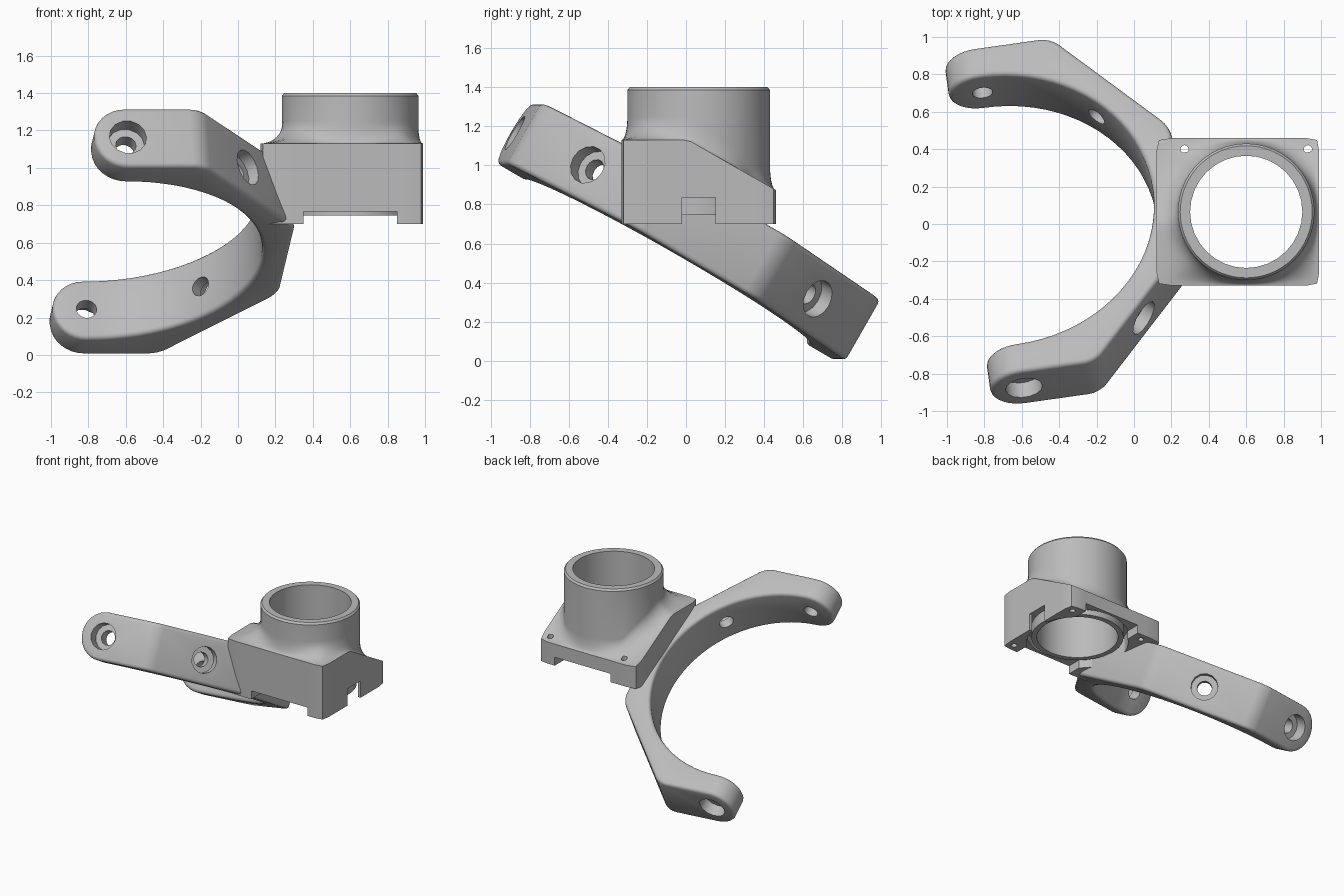
import bpy, bmesh
from math import pi, sin, cos, radians
from mathutils import Matrix, Vector

if "Cube" in bpy.data.objects:
    bpy.data.objects.remove(bpy.data.objects["Cube"])

grey = bpy.data.materials.new("plain grey")
grey.use_nodes = True
grey.diffuse_color = (0.5, 0.5, 0.5, 1)
grey.node_tree.nodes["Principled BSDF"].inputs["Base Color"].default_value = (0.5, 0.5, 0.5, 1)


def finish(name, bm):
    bmesh.ops.recalc_face_normals(bm, faces=bm.faces)
    mesh = bpy.data.meshes.new(name)
    bm.to_mesh(mesh)
    bm.free()
    ob = bpy.data.objects.new(name, mesh)
    bpy.context.collection.objects.link(ob)
    mesh.materials.append(grey)
    return ob


def activate(ob):
    bpy.ops.object.select_all(action='DESELECT')
    ob.select_set(True)
    bpy.context.view_layer.objects.active = ob


def cylinder(name, r, length, matrix, sides=48):
    # local z axis runs from 0 to length
    bm = bmesh.new()
    bmesh.ops.create_cone(bm, cap_ends=True, segments=sides, radius1=r, radius2=r, depth=length,
                          matrix=matrix @ Matrix.Translation((0, 0, length / 2)))
    return finish(name, bm)


def box(name, lo, hi):
    lo, hi = Vector(lo), Vector(hi)
    bm = bmesh.new()
    bmesh.ops.create_cube(bm, size=1, matrix=Matrix.Translation((lo + hi) / 2)
                          @ Matrix.Diagonal((hi - lo).to_4d()))
    return finish(name, bm)


def cut(ob, cutter):
    cutter.hide_render = True
    mod = ob.modifiers.new("cut", 'BOOLEAN')
    mod.operation = 'DIFFERENCE'
    mod.solver = 'EXACT'
    mod.object = cutter
    activate(ob)
    bpy.ops.object.modifier_apply(modifier=mod.name)
    bpy.data.objects.remove(cutter)


def smooth(ob):
    activate(ob)
    bpy.ops.object.shade_smooth_by_angle(angle=radians(32))


# Tilted frame of the clamp: local z is the axis of the open ring
frame = (Matrix.Translation((-0.71, -0.01, 0.66)) @ Matrix.Rotation(radians(8), 4, 'Z')
         @ Matrix.Rotation(radians(-30), 4, 'X'))
RING, HALF, OUT = 0.83, 0.18, 1.01

# Clamp arms: half-round opening inside, faceted outside, extruded
upper = [(-HALF, OUT), (0.4, OUT), (0.97, 0.365)]
outline = [(RING * sin(pi * i / 40), -RING * cos(pi * i / 40)) for i in range(41)]
outline += [(-HALF, RING)] + upper + [(x, -y) for x, y in reversed(upper)] + [(-HALF, -RING)]
bm = bmesh.new()
base = bm.faces.new([bm.verts.new((x, y, -HALF)) for x, y in outline])
new = bmesh.ops.extrude_face_region(bm, geom=[base])["geom"]
bmesh.ops.translate(bm, vec=(0, 0, 2 * HALF), verts=[v for v in new if isinstance(v, bmesh.types.BMVert)])
bmesh.ops.recalc_face_normals(bm, faces=bm.faces)
# soften the outer knees
knees = [e for e in bm.edges if abs(e.verts[0].co.z - e.verts[1].co.z) > 0.1 and e.verts[0].co.x > 0.3
         and e.verts[0].co.xy.length > 0.95]
bmesh.ops.bevel(bm, geom=knees, offset=0.06, segments=4, profile=0.5, affect='EDGES')
# round the arm ends
ends = [e for e in bm.edges if all(v.co.x < -HALF + 0.01 for v in e.verts)
        and abs(e.verts[0].co.y - e.verts[1].co.y) > 0.1]
bmesh.ops.bevel(bm, geom=ends, offset=HALF - 0.005, segments=8, profile=0.5, affect='EDGES')
bm.transform(frame)
clamp = finish("clamp_arms", bm)
mod = clamp.modifiers.new("edge rounding", 'BEVEL')
mod.width, mod.segments, mod.limit_method, mod.angle_limit = 0.025, 3, 'ANGLE', radians(50)
activate(clamp)
bpy.ops.object.modifier_apply(modifier=mod.name)

# Radial screw holes with counterbores
for angle, floor in ((90, 0.92), (45, 0.9), (-45, 0.9), (-90, 0.92)):
    axis = frame @ Matrix.Rotation(radians(angle), 4, 'Z') @ Matrix.Rotation(pi / 2, 4, 'Y')
    for r, start in ((0.055, 0.7), (0.1, floor)):
        cut(clamp, cylinder("hole_cutter", r, 0.5, axis @ Matrix.Translation((0, 0, start)), 14))
smooth(clamp)

# Housing: square base with a sloped shoulder, blended into a round collar
CX, CY, BASE, TOP, R, N = 0.6, 0.065, 0.7, 1.4, 0.365, 64


def ring_points(step):
    a = 2 * pi * step / N
    c, s = cos(a), sin(a)
    m = (abs(c) ** 24 + abs(s) ** 24) ** (1 / 24)
    square = Vector((CX + c / m * (0.39 if c > 0 else 0.48), CY + s / m * 0.395, 0))
    circle = Vector((CX + c * R, CY + s * R, 0))
    shoulder = 1.13 - 0.57 * max(0, square.y - 0.01)
    pts = [square + Vector((0, 0, BASE)), square + Vector((0, 0, shoulder))]
    for k in range(1, 9):
        t = k / 8 * pi / 2
        p = square.lerp(circle, sin(t))
        p.z = shoulder + 0.12 * (1 - cos(t))
        pts.append(p)
    pts.append(circle + Vector((0, 0, TOP - 0.015)))
    pts.append(Vector((CX + c * (R - 0.012), CY + s * (R - 0.012), TOP)))
    return pts


bm = bmesh.new()
columns = [[bm.verts.new(p) for p in ring_points(i)] for i in range(N)]
for i in range(N):
    a, b = columns[i], columns[(i + 1) % N]
    for k in range(len(a) - 1):
        bm.faces.new((a[k], b[k], b[k + 1], a[k + 1]))
bm.faces.new([col[0] for col in columns])
bm.faces.new([col[-1] for col in columns])
housing = finish("collar_housing", bm)


def upright(x, y, z):
    return Matrix.Translation((x, y, z))


# Bore, underside cavity, notches and corner screw holes
cut(housing, cylinder("bore_cutter", 0.3, 1.2, upright(CX, CY, 0.5), 32))
cut(housing, cylinder("cavity_cutter", 0.375, 0.335, upright(CX, CY, 0.5)))
cut(housing, box("notch_cutter", (0.35, -0.6, 0.5), (0.85, 0.7, 0.767)))
cut(housing, box("slot_cutter", (0.92, -0.02, 0.5), (1.2, 0.15, 0.836)))
for sx in (-1, 1):
    for sy in (-1, 1):
        cut(housing, cylinder("screw_cutter", 0.022, 0.4,
                              upright(CX + sx * 0.33, CY + sy * 0.335, 0.5), 12))
# keep the clamp opening clear
cut(housing, cylinder("opening_cutter", RING, 2, frame @ upright(0, 0, -1), 80))
smooth(housing)

# Lip around the lower end of the bore
lip = cylinder("bore_lip", 0.34, 0.1, upright(CX, CY, 0.745))
cut(lip, cylinder("lip_cutter", 0.3, 1, upright(CX, CY, 0.4), 32))
smooth(lip)
